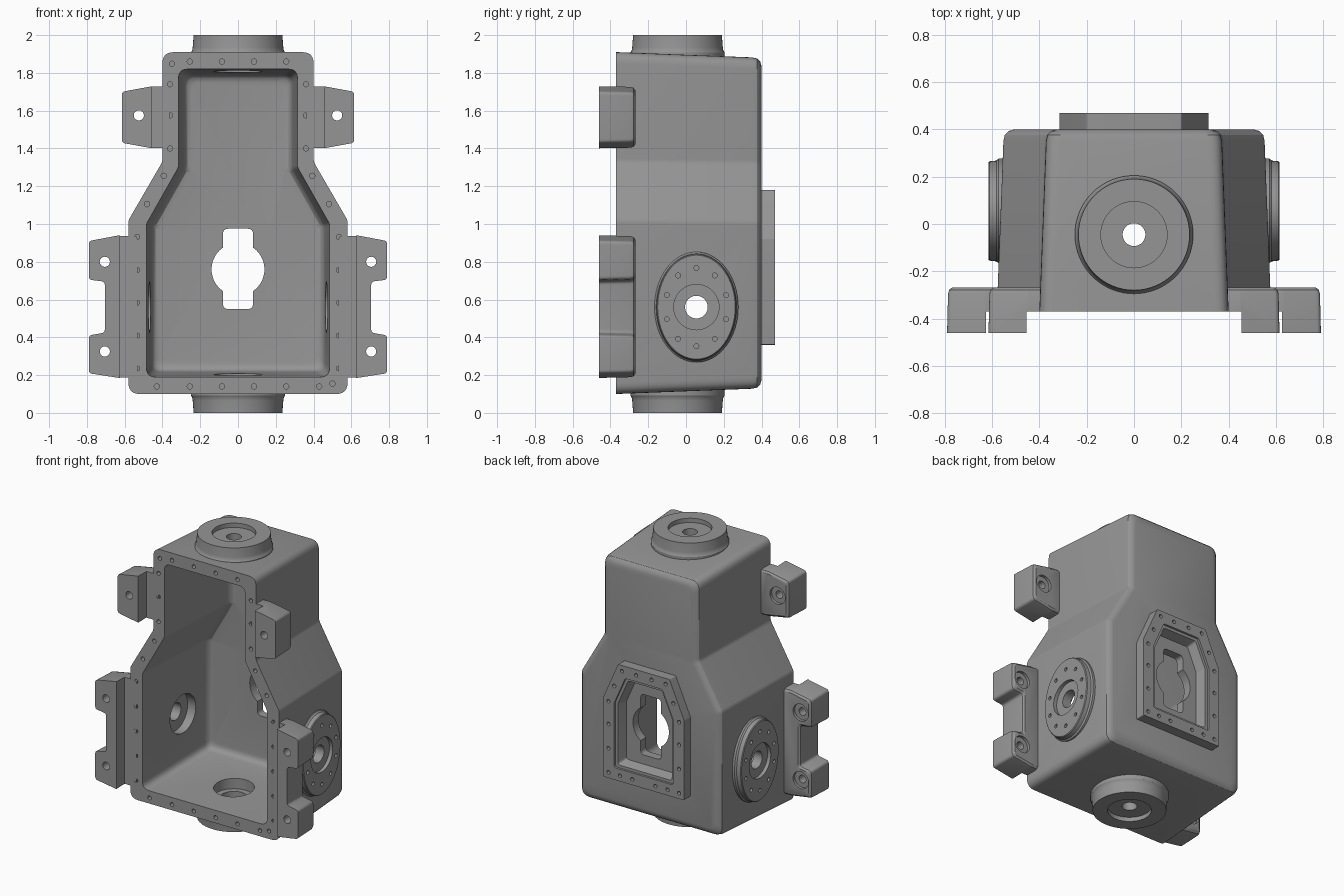
import bpy, bmesh, math
from mathutils import Vector

if "Cube" in bpy.data.objects:
    bpy.data.objects.remove(bpy.data.objects["Cube"])

metal = bpy.data.materials.new("cast grey metal")
metal.use_nodes = True
GREY = (0.3, 0.3, 0.3, 1)
metal.diffuse_color = GREY
metal.node_tree.nodes["Principled BSDF"].inputs["Base Color"].default_value = GREY

PLACE = {"x": lambda u, v, d: (d, u, v),
         "y": lambda u, v, d: (u, d, v),
         "z": lambda u, v, d: (u, v, d)}
cutters = []


def outline(points, radius, inset=0.0, steps=6):
    """Counter-clockwise polygon, moved inward, with rounded corners."""
    pts = [Vector(p) for p in points]
    n = len(pts)
    moved = []
    for i in range(n):
        a = (pts[i] - pts[i - 1]).normalized()
        b = (pts[(i + 1) % n] - pts[i]).normalized()
        na, nb = Vector((-a.y, a.x)), Vector((-b.y, b.x))
        moved.append(pts[i] + (na + nb) * inset / (1 + na.dot(nb)))
    ring = []
    for i in range(n):
        p = moved[i]
        a = (moved[i - 1] - p).normalized()
        b = (moved[(i + 1) % n] - p).normalized()
        reach = radius * math.tan((math.pi - a.angle(b)) / 2)
        for k in range(steps + 1):
            t = k / steps
            ring.append(p + a * reach * (1 - t) ** 2 + b * reach * t ** 2)
    return ring


def oval(ru, rv=None, centre=(0, 0), n=48):
    rv = rv or ru
    return [(centre[0] + ru * math.sin(math.tau * k / n),
             centre[1] + rv * math.cos(math.tau * k / n)) for k in range(n)]


def add_loft(bm, axis, sections):
    rings = [[bm.verts.new(PLACE[axis](u, v, d)) for u, v in ring] for ring, d in sections]
    n = len(rings[0])
    for low, high in zip(rings, rings[1:]):
        for i in range(n):
            j = (i + 1) % n
            bm.faces.new((low[i], low[j], high[j], high[i]))
    bm.faces.new(rings[0])
    bm.faces.new(rings[-1])


def build(name, axis, solids, cutter=False):
    bm = bmesh.new()
    for sections in solids:
        add_loft(bm, axis, sections)
    bmesh.ops.recalc_face_normals(bm, faces=bm.faces)
    mesh = bpy.data.meshes.new(name)
    bm.to_mesh(mesh)
    bm.free()
    mesh.materials.append(metal)
    obj = bpy.data.objects.new(name, mesh)
    bpy.context.scene.collection.objects.link(obj)
    if cutter:
        obj.hide_render = True
        cutters.append(obj)
    return obj


def drill(name, axis, spots, radius, start, end):
    return build(name, axis, [[(oval(radius, centre=s, n=16), start),
                               (oval(radius, centre=s, n=16), end)] for s in spots], True)


def apply(obj, mod):
    with bpy.context.temp_override(object=obj, active_object=obj):
        bpy.ops.object.modifier_apply(modifier=mod.name)


def cut(obj, *tools):
    for tool in tools:
        mod = obj.modifiers.new("cut", "BOOLEAN")
        mod.operation, mod.solver, mod.object = "DIFFERENCE", "EXACT", tool
        apply(obj, mod)


def both(spots):
    return [(s * u, v) for u, v in spots for s in (1, -1)]


def symmetric(half):
    """Close a right-hand half outline, listed from bottom to top."""
    return half + [(-u, v) for u, v in reversed(half)]


# Housing shell: drafted shoulder-shaped box, hollow from the front
SHELL = symmetric([(0.58, 0.10), (0.58, 1.02), (0.40, 1.33), (0.40, 1.91)])
HOLLOW = symmetric([(0.485, 0.19), (0.485, 1.0), (0.315, 1.30), (0.315, 1.82)])
housing = build("housing", "y", [[(outline(SHELL, 0.06, i), y) for y, i in
    ((-0.37, 0), (0.35, 0.028), (0.377, 0.034), (0.393, 0.05), (0.40, 0.075))]])
hollow = build("hollow", "y", [[(outline(HOLLOW, 0.05, i), y) for y, i in
    ((-0.42, 0), (-0.37, 0), (0.285, 0.027), (0.312, 0.035), (0.325, 0.048), (0.33, 0.07))]], True)

# Screw holes around the front rim
rim = both([(0.36, 1.74), (0.36, 1.575), (0.36, 1.40), (0.393, 1.255), (0.482, 1.105)]
           + [(0.535, 0.235 + 0.174 * k) for k in range(5)]
           + [(x, z) for x in (0.085, 0.255) for z in (0.14, 1.86)] + [(0.43, 0.14)])
rim_holes = drill("rim_holes", "y", rim + [(-0.35, 1.848), (0.5, 0.155)], 0.014, -0.42, -0.34)
cut(housing, hollow, rim_holes)
parts = [housing]

# Rear access pad with stepped window and keyhole
PAD = symmetric([(0.315, 0.36), (0.315, 0.92), (0.20, 1.18)])
pad = build("rear_pad", "y", [[(outline(PAD, 0.008), 0.37), (outline(PAD, 0.008), 0.47)]])
window = build("window", "y", [[(outline(PAD, 0.02, i), y) for y, i in
    ((0.50, 0.085), (0.455, 0.085), (0.455, 0.105), (0.39, 0.125))]], True)
SLOT = [(-0.08, 0.55), (0.08, 0.55), (0.08, 0.975), (-0.08, 0.975)]
slot = build("slot", "y", [[(outline(SLOT, 0.03), 0.25), (outline(SLOT, 0.03), 0.55)]], True)
eye = build("eye", "y", [[(oval(0.14, centre=(0, 0.76)), y) for y in (0.24, 0.56)]], True)
pad_spots = both([(0.275, 0.40), (0.275, 0.57), (0.275, 0.74), (0.275, 0.90), (0.23, 1.02),
                  (0.17, 1.14), (0.06, 1.14), (0.09, 0.40), (0.185, 0.40)])
pad_holes = drill("pad_holes", "y", pad_spots, 0.013, 0.50, 0.445)
cut(housing, window, slot, eye)
cut(pad, window, slot, eye, pad_holes)
parts.append(pad)

# Round bosses on top and bottom, bored right through
MID = (0, -0.045)
for name, s in (("top_boss", 1), ("bottom_boss", -1)):
    boss = build(name, "z", [[(oval(r, centre=MID, n=64), 1 + s * d) for d, r in
        ((0.86, 0.25), (0.908, 0.25), (0.918, 0.243), (0.935, 0.24), (1.0, 0.235))]])
    bore = build(name + "_bore", "z", [[(oval(r, centre=MID), 1 + s * d) for d, r in
        ((1.05, 0.14), (0.97, 0.14), (0.97, 0.048), (0.91, 0.048),
         (0.91, 0.09), (0.865, 0.09), (0.865, 0.13), (0.75, 0.13))]], True)
    cut(housing, bore)
    cut(boss, bore)
    parts.append(boss)

# Oval bosses on both sides, each with a ring of screw holes
HUB = (0.055, 0.56)
for name, s in (("left_boss", 1), ("right_boss", -1)):
    boss = build(name, "x", [[(oval(0.21 + g, 0.28 + g, HUB, 64), s * d) for d, g in
        ((0.52, 0.012), (0.572, 0.012), (0.582, 0.003), (0.61, 0), (0.615, -0.005))]])
    bore = build(name + "_bore", "x", [[(oval(r, centre=HUB), s * d) for d, r in
        ((0.65, 0.12), (0.59, 0.12), (0.59, 0.06), (0.525, 0.06), (0.525, 0.135), (0.42, 0.135))]], True)
    holes = drill(name + "_holes", "x", oval(0.165, 0.207, HUB, 10), 0.013, s * 0.65, s * 0.595)
    cut(housing, bore)
    cut(boss, bore, holes)
    parts.append(boss)

# Mounting lugs: block standing forward of the rim, stepped beside the housing
UPPER = [(0.36, 1.40), (0.45, 1.40), (0.615, 1.43), (0.615, 1.70), (0.45, 1.73), (0.36, 1.73)]
LOWER = [(0.53, 0.185), (0.63, 0.185), (0.79, 0.21), (0.79, 0.41), (0.705, 0.425),
         (0.705, 0.695), (0.79, 0.705), (0.79, 0.91), (0.63, 0.94), (0.53, 0.94)]
for name, shape, step, spots in (("upper_lugs", UPPER, 0.455, [(0.525, 1.575)]),
                                 ("lower_lugs", LOWER, 0.625, [(0.705, 0.80), (0.705, 0.325)])):
    lug = build(name, "y", [[(outline(shape, 0.022, i), y) for y, i in
        ((-0.46, 0), (-0.295, 0.004), (-0.278, 0.009), (-0.268, 0.022))]])
    gap = [(step - 0.3, 0), (step, 0), (step, 1.95), (step - 0.3, 1.95)]
    relief = build(name + "_relief", "y", [[(gap, -0.5), (gap, -0.369)]], True)
    bolts = drill(name + "_bolts", "y", spots, 0.027, -0.5, -0.2)
    faces = drill(name + "_spotfaces", "y", spots, 0.06, -0.2, -0.288)
    cut(lug, relief, bolts, faces)
    mirror = lug.modifiers.new("mirror", "MIRROR")
    mirror.use_mirror_merge = False
    apply(lug, mirror)
    parts.append(lug)

# Remove cutters and smooth the castings while keeping edges crisp
for tool in cutters:
    bpy.data.objects.remove(tool)
bpy.context.view_layer.update()
bpy.ops.object.select_all(action="DESELECT")
for part in parts:
    part.select_set(True)
bpy.context.view_layer.objects.active = housing
bpy.ops.object.shade_smooth_by_angle(angle=math.radians(32))
